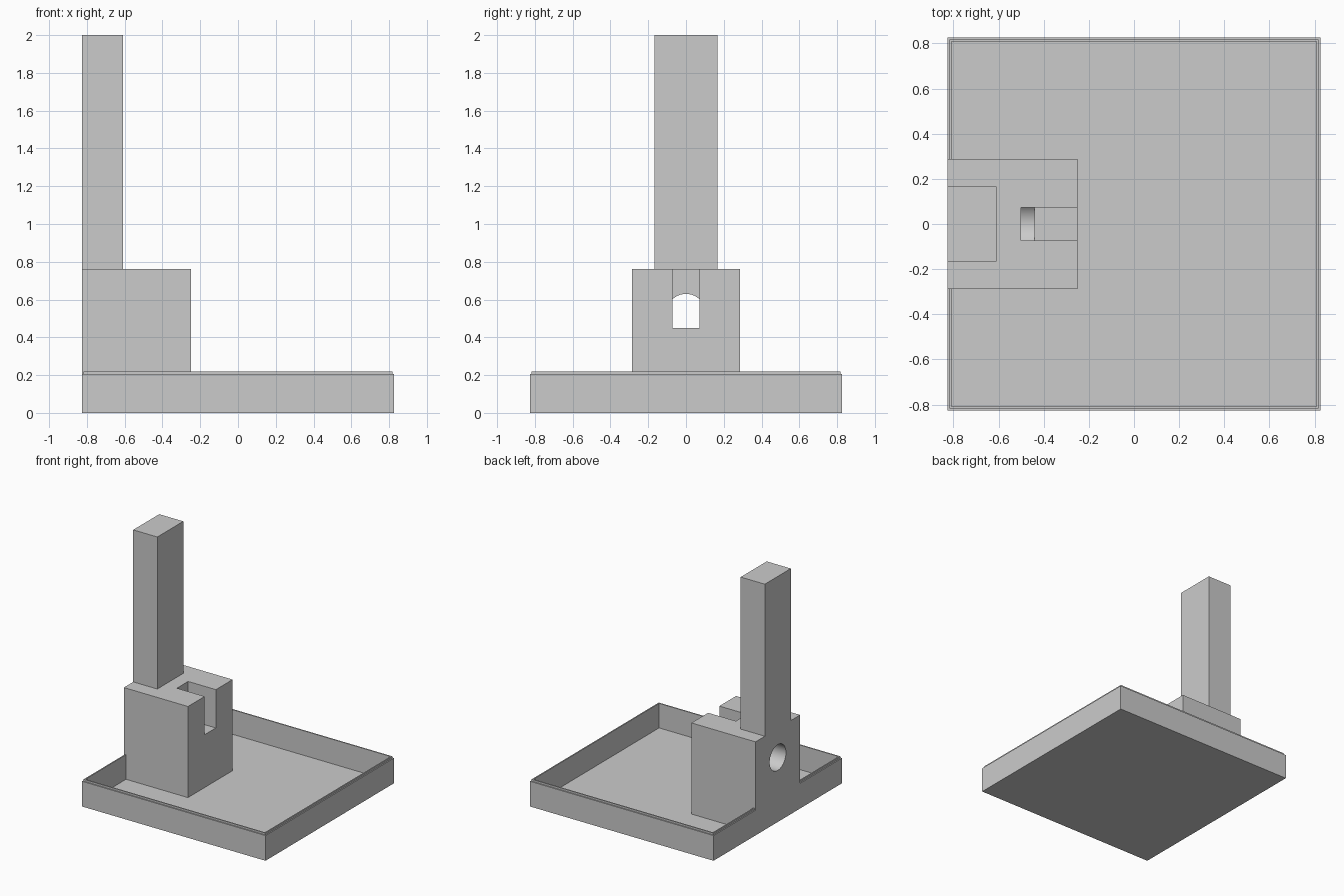
import bpy, bmesh, math
from mathutils import Matrix

old = bpy.data.objects.get("Cube")
if old:
    bpy.data.objects.remove(old, do_unlink=True)

HALF = 0.827           # half width of the square tray
FLOOR = 0.02           # floor thickness

grey = bpy.data.materials.new("light_grey")
grey.use_nodes = True
grey.diffuse_color = (0.6, 0.6, 0.6, 1)
grey.node_tree.nodes["Principled BSDF"].inputs["Base Color"].default_value = (0.6, 0.6, 0.6, 1)


def finish(name, bm):
    bmesh.ops.recalc_face_normals(bm, faces=bm.faces)
    mesh = bpy.data.meshes.new(name)
    bm.to_mesh(mesh)
    bm.free()
    mesh.materials.append(grey)
    obj = bpy.data.objects.new(name, mesh)
    bpy.context.collection.objects.link(obj)
    return obj


def box(name, x0, x1, half_y, z0, z1):
    bm = bmesh.new()
    place = Matrix.Translation(((x0 + x1) / 2, 0, (z0 + z1) / 2))
    size = Matrix.Diagonal((x1 - x0, 2 * half_y, z1 - z0, 1))
    bmesh.ops.create_cube(bm, size=1, matrix=place @ size)
    return finish(name, bm)


def rod(name, x0, x1, radius, z):
    bm = bmesh.new()
    place = Matrix.Translation(((x0 + x1) / 2, 0, z)) @ Matrix.Rotation(math.pi / 2, 4, 'Y')
    bmesh.ops.create_cone(bm, cap_ends=True, segments=64, radius1=radius,
                          radius2=radius, depth=x1 - x0, matrix=place)
    return finish(name, bm)


def square_loft(name, profile):
    """Join square rings given as (half width, height), capped at both ends."""
    bm = bmesh.new()
    rings = [[bm.verts.new((sx * h, sy * h, z))
              for sx, sy in ((-1, -1), (1, -1), (1, 1), (-1, 1))] for h, z in profile]
    for a, b in zip(rings, rings[1:]):
        for i in range(4):
            j = (i + 1) % 4
            bm.faces.new((a[i], a[j], b[j], b[i]))
    bm.faces.new(rings[0])
    bm.faces.new(rings[-1])
    return finish(name, bm)


def combine(target, tool, operation):
    """Apply a boolean and discard the tool."""
    tool.hide_render = True
    mod = target.modifiers.new("combine", 'BOOLEAN')
    mod.operation = operation
    mod.solver = 'EXACT'
    mod.object = tool
    bpy.context.view_layer.objects.active = target
    bpy.ops.object.modifier_apply(modifier=mod.name)
    bpy.data.objects.remove(tool, do_unlink=True)


# Thin-walled tray with a stepped rim
tray = square_loft("tray_with_stand", [
    (HALF, 0), (HALF, 0.205), (0.818, 0.205), (0.818, 0.22), (0.808, 0.22), (0.808, FLOOR)])

# Housing and tall post, flush with the tray's outer side
housing = box("housing", -HALF, -0.25, 0.287, FLOOR / 2, 0.762)
post = box("post", -HALF, -0.61, 0.167, 0.5, 2.0)
combine(housing, post, 'UNION')
combine(tray, housing, 'UNION')

# Open slot in the housing and round bore leading into it
combine(tray, box("slot_cutter", -0.5, -0.2, 0.072, 0.45, 0.9), 'DIFFERENCE')
combine(tray, rod("bore_cutter", -0.95, -0.44, 0.105, 0.525), 'DIFFERENCE')

# Smooth bore, sharp edges elsewhere
bpy.ops.object.select_all(action='DESELECT')
tray.select_set(True)
bpy.context.view_layer.objects.active = tray
bpy.ops.object.shade_smooth_by_angle(angle=math.radians(30))
